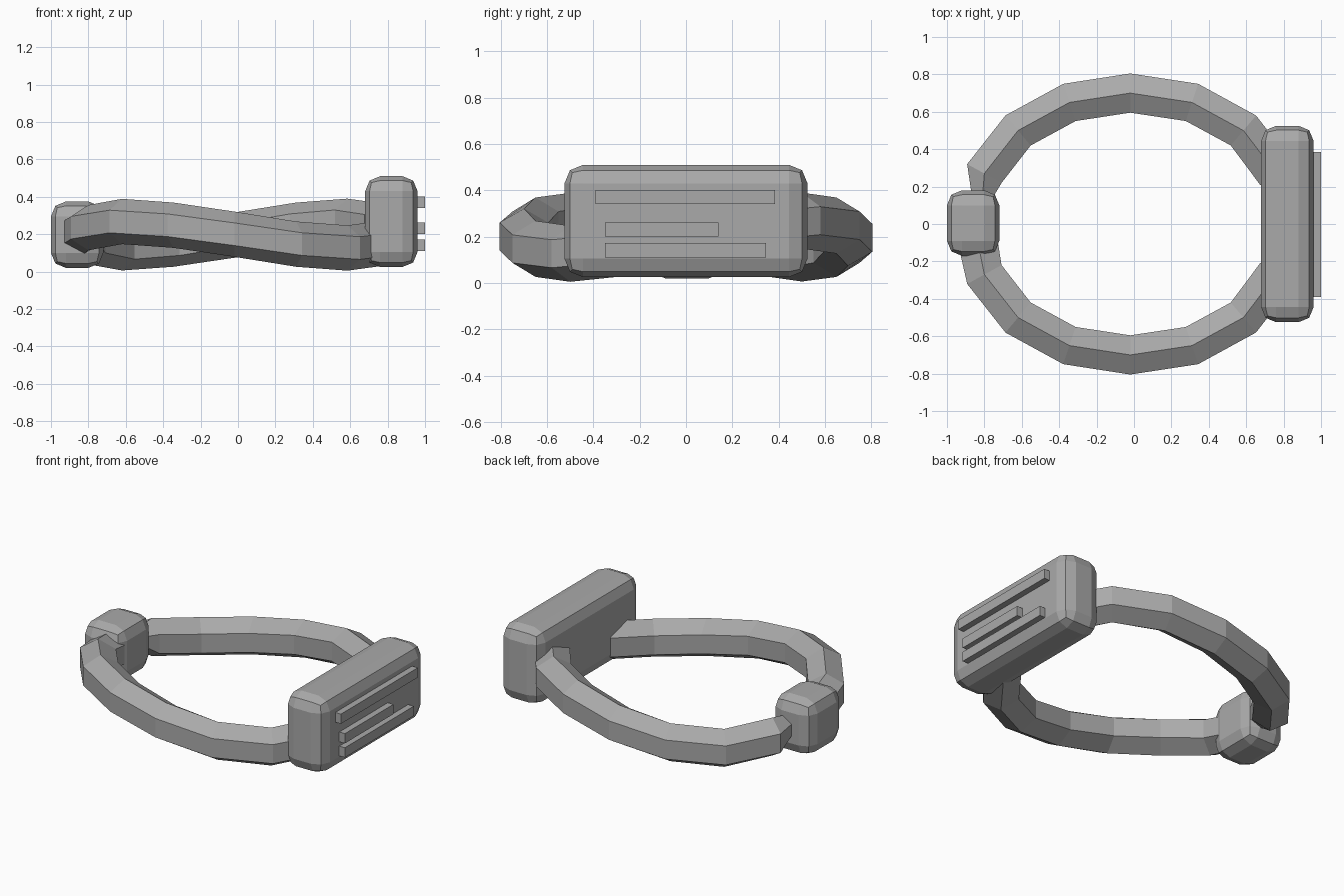
import bpy, bmesh, math
from mathutils import Vector

cube = bpy.data.objects.get("Cube")
if cube:
    bpy.data.objects.remove(cube, do_unlink=True)

# One plain metal colour
metal = bpy.data.materials.new("grey_metal")
metal.use_nodes = True
GREY = (0.4, 0.4, 0.4, 1)
metal.diffuse_color = GREY
metal.node_tree.nodes["Principled BSDF"].inputs["Base Color"].default_value = GREY


def add_object(name, bm):
    bmesh.ops.recalc_face_normals(bm, faces=bm.faces)
    mesh = bpy.data.meshes.new(name)
    bm.to_mesh(mesh)
    bm.free()
    mesh.materials.append(metal)
    obj = bpy.data.objects.new(name, mesh)
    bpy.context.collection.objects.link(obj)
    return obj


def box(name, low, high, bevel=0):
    low, high = Vector(low), Vector(high)
    bm = bmesh.new()
    bmesh.ops.create_cube(bm, size=1)
    for v in bm.verts:
        v.co = (low + high) / 2 + v.co * (high - low)
    if bevel:
        bmesh.ops.bevel(bm, geom=bm.edges[:], offset=bevel, segments=2,
                        profile=0.5, affect='EDGES')
    return add_object(name, bm)


def hex_tube(name, path, end_scale=1, radius=0.121):
    """Sweep an upright hexagon along the path."""
    points = [Vector(p) for p in path]
    bm = bmesh.new()
    rings = []
    for i, p in enumerate(points):
        along = points[min(i + 1, len(points) - 1)] - points[max(i - 1, 0)]
        out = Vector((along.y, -along.x, 0)).normalized()
        up = Vector((0, 0, 1))
        r = radius * (end_scale if i == 0 else 1)
        angles = [k * math.pi / 3 for k in range(6)]
        rings.append([bm.verts.new(p + r * (out * math.sin(a) + up * math.cos(a)))
                      for a in angles])
    for a, b in zip(rings, rings[1:]):
        for k in range(6):
            n = (k + 1) % 6
            bm.faces.new((a[k], a[n], b[n], b[k]))
    bm.faces.new(rings[0])
    bm.faces.new(rings[-1])
    return add_object(name, bm)


# Band: two strands that slope in opposite directions
strand = [(-0.83, -0.12, 0.21), (-0.80, -0.27, 0.235), (-0.62, -0.5, 0.268),
          (-0.345, -0.65, 0.248), (-0.02, -0.7, 0.2), (0.31, -0.65, 0.147),
          (0.585, -0.5, 0.126), (0.76, -0.27, 0.15)]
hex_tube("front_strand", strand)
back = [(x, -y, 0.395 - z) for x, y, z in strand]
back[0] = (-0.81, 0.15, 0.19)
hex_tube("back_strand", back, end_scale=0.55)

# Clasp and name plate
box("clasp", (-1, -0.17, 0.02), (-0.72, 0.18, 0.375), 0.08)
box("plate", (0.68, -0.525, 0.025), (0.96, 0.525, 0.51), 0.08)

# Raised bars on the plate
bars = [("top", -0.39, 0.385, 0.34), ("middle", -0.35, 0.14, 0.2),
        ("bottom", -0.35, 0.345, 0.11)]
for label, start, end, z in bars:
    box(label + "_bar", (0.94, start, z), (1, end, z + 0.062))
